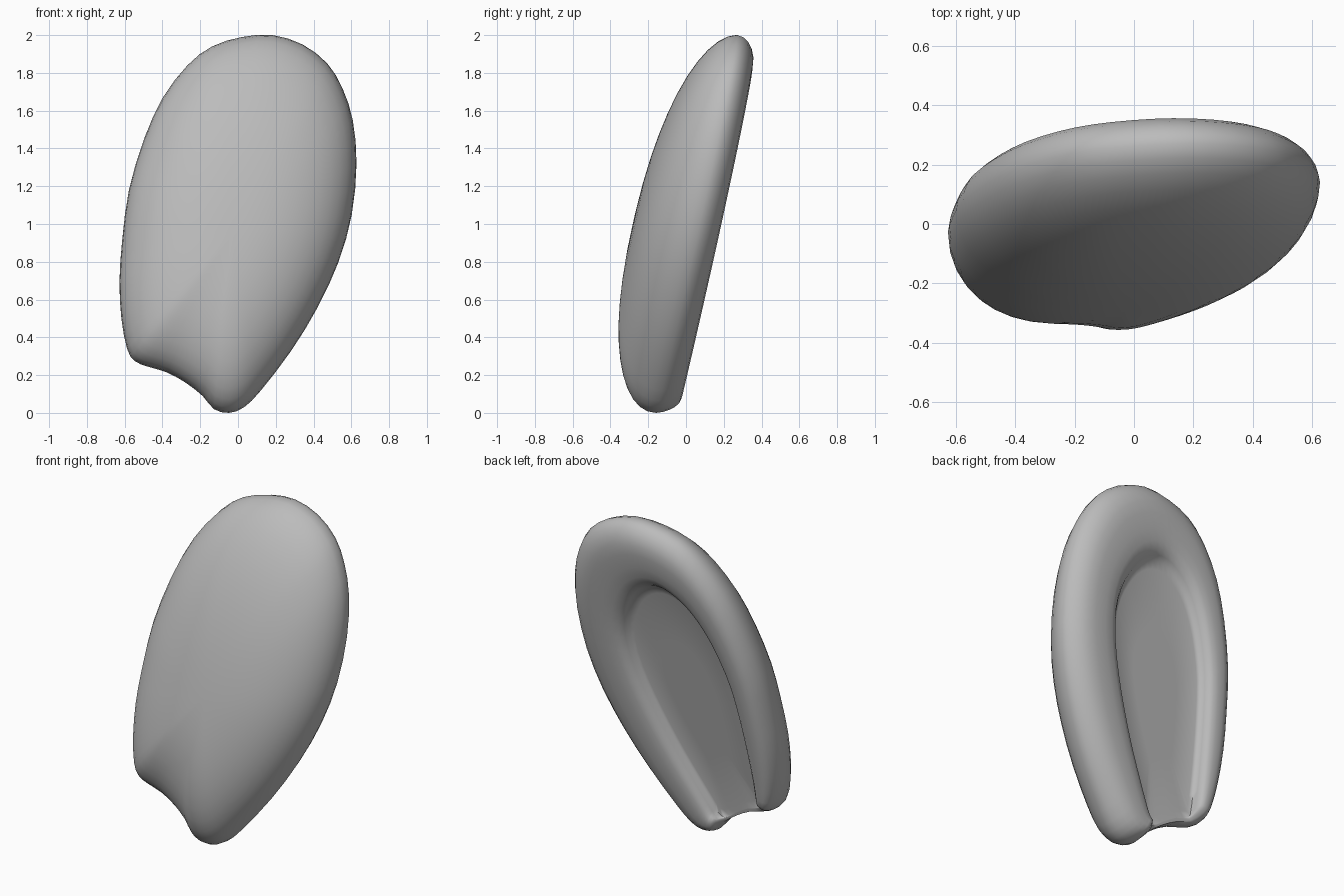
import bpy, bmesh, math
from mathutils import Vector

if "Cube" in bpy.data.objects:
    bpy.data.objects.remove(bpy.data.objects["Cube"])

# (outer x, outer z, panel x, panel z) around the silhouette, seen from the front
PTS = [
    (-.05, 0, -.15, .17), (.03, .03, -.13, .21), (.12, .12, -.07, .32), (.28, .33, .02, .49),
    (.42, .56, .10, .66), (.53, .80, .175, .84), (.60, 1.05, .235, 1.02), (.625, 1.32, .265, 1.20),
    (.605, 1.55, .25, 1.34), (.55, 1.72, .21, 1.44), (.47, 1.85, .16, 1.52), (.34, 1.95, .09, 1.58),
    (.18, 2.0, .01, 1.605), (.02, 1.99, -.07, 1.59), (-.14, 1.94, -.15, 1.54), (-.27, 1.84, -.22, 1.47),
    (-.40, 1.67, -.29, 1.36), (-.50, 1.45, -.35, 1.22), (-.58, 1.18, -.40, 1.05), (-.615, .92, -.43, .84),
    (-.63, .70, -.447, .66), (-.62, .50, -.46, .48), (-.59, .34, -.465, .36), (-.55, .275, -.465, .31),
    (-.48, .245, -.455, .265), (-.38, .215, -.37, .235), (-.28, .16, -.28, .18), (-.19, .09, -.20, .13),
    (-.13, .02, -.165, .145)]
CENTER = Vector((-.03, .95))
PANEL_CENTER = Vector((-.1, .85))
EDGE, RECESS, DOME = .12, .075, .335


def spline(pts, steps):
    """Closed Catmull-Rom resampling."""
    out, n = [], len(pts)
    for i in range(n):
        a, b, c, d = (Vector(pts[(i + k) % n]) for k in (-1, 0, 1, 2))
        for j in range(steps):
            t = j / steps
            out.append(.5 * (2 * b + (c - a) * t + (2 * a - 5 * b + 4 * c - d) * t * t
                             + (3 * b - a - 3 * c + d) * t ** 3))
    return out


def place(p, depth):
    """Point at a depth in front of the leaning back plane."""
    return (p.x, .2115 * (p.y - .2) + .03 * p.x - depth, p.y)


path = spline(PTS, 2)
outer = [Vector((p[0], p[1])) for p in path]
inner = [Vector((p[2], p[3])) for p in path]
bm = bmesh.new()
rings = []

# domed front, from the middle out to the widest edge
for k in range(1, 13):
    r = math.sin(k / 12 * math.pi / 2)
    depth = EDGE + DOME * math.sqrt(max(0, 1 - r ** 2.3))
    rings.append([bm.verts.new(place(CENTER.lerp(o, r), depth)) for o in outer])

# rolled rim on the back, fading out at the lower notch
for s, d in ((.03, .085), (.09, .055), (.18, .028), (.3, .008), (.45, 0), (.65, 0),
             (.8, .006), (.9, .02), (.96, .045), (1, RECESS)):
    ring = []
    for o, i in zip(outer, inner):
        b = min(1, max(0, ((o - i).length - .02) / .1))
        b = b * b * (3 - 2 * b)
        ring.append(bm.verts.new(place(o.lerp(i, s), RECESS + (d - RECESS) * b)))
    rings.append(ring)

# flat recessed panel
for r in (.94, .5):
    rings.append([bm.verts.new(place(PANEL_CENTER.lerp(i, r), RECESS + .008)) for i in inner])

n = len(outer)
for a, b in zip(rings, rings[1:]):
    for i in range(n):
        bm.faces.new((a[i], a[(i + 1) % n], b[(i + 1) % n], b[i]))
front = bm.verts.new(place(CENTER, EDGE + DOME))
back = bm.verts.new(place(PANEL_CENTER, RECESS + .008))
for i in range(n):
    bm.faces.new((front, rings[0][(i + 1) % n], rings[0][i]))
    bm.faces.new((back, rings[-1][i], rings[-1][(i + 1) % n]))
bmesh.ops.recalc_face_normals(bm, faces=bm.faces)

# centre and stand on the ground
lo = [min(v.co[k] for v in bm.verts) for k in range(3)]
hi = [max(v.co[k] for v in bm.verts) for k in range(3)]
bmesh.ops.translate(bm, verts=bm.verts,
                    vec=(-(lo[0] + hi[0]) / 2, -(lo[1] + hi[1]) / 2, -lo[2]))

mesh = bpy.data.meshes.new("shell")
bm.to_mesh(mesh)
bm.free()
mat = bpy.data.materials.new("plain grey")
mat.diffuse_color = (.5, .5, .5, 1)
mat.use_nodes = True
mat.node_tree.nodes["Principled BSDF"].inputs["Base Color"].default_value = mat.diffuse_color
mesh.materials.append(mat)
shell = bpy.data.objects.new("shell", mesh)
bpy.context.collection.objects.link(shell)
bpy.context.view_layer.objects.active = shell
shell.select_set(True)
bpy.ops.object.shade_smooth_by_angle(angle=math.radians(60))
